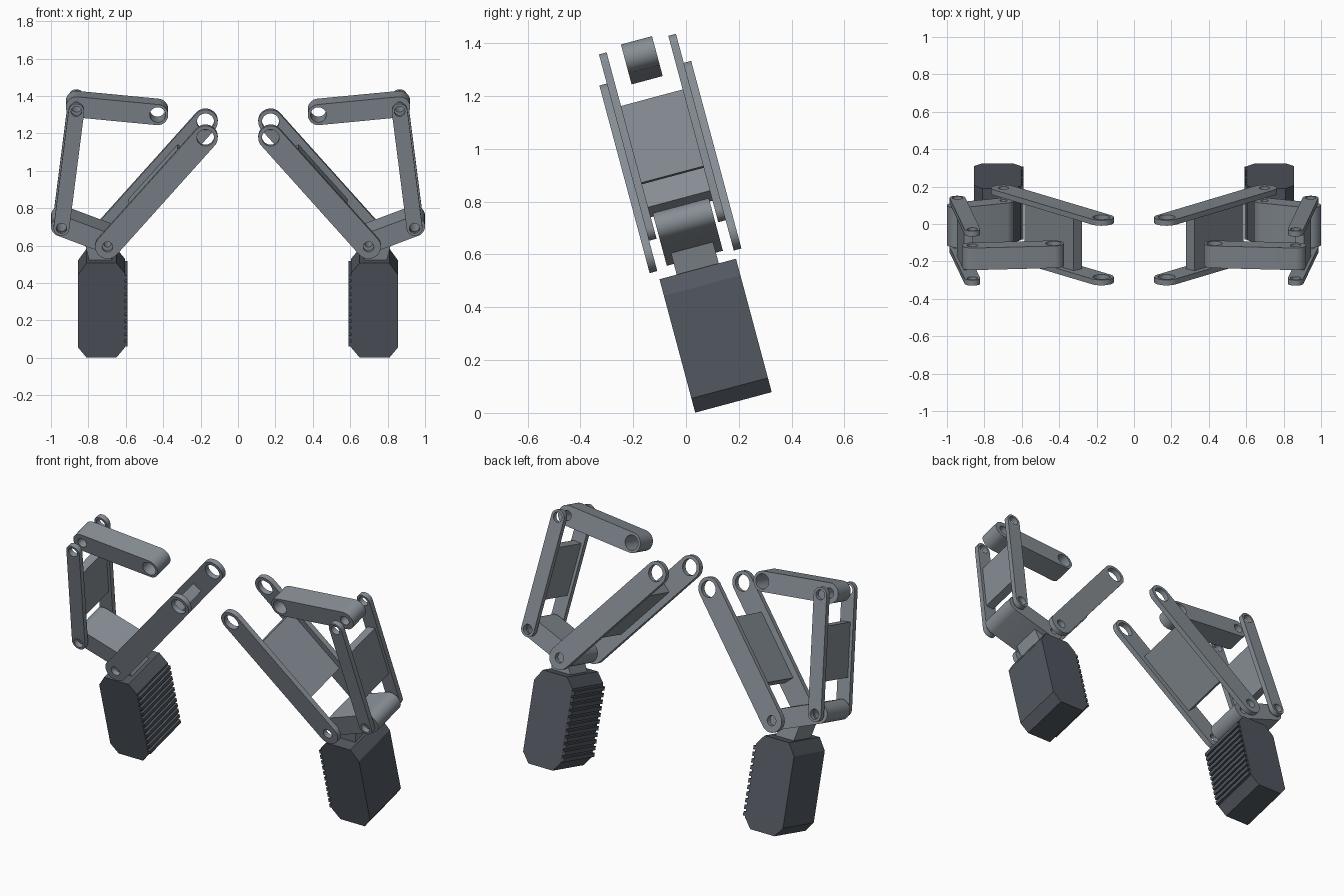
import bpy
import bmesh
from math import cos, sin, pi, radians
from mathutils import Matrix, Vector

if "Cube" in bpy.data.objects:
    bpy.data.objects.remove(bpy.data.objects["Cube"], do_unlink=True)

TILT = radians(15)      # whole linkage leans about the x axis
MID = 0.184             # centre plane of the linkage, measured along the lean


def material(name, rgb):
    m = bpy.data.materials.new(name)
    m.use_nodes = True
    m.diffuse_color = (*rgb, 1)
    m.node_tree.nodes["Principled BSDF"].inputs["Base Color"].default_value = (*rgb, 1)
    return m


STEEL = material("steel grey", (0.24, 0.27, 0.30))
RUBBER = material("dark rubber", (0.085, 0.098, 0.118))


def circle(c, r, n=32):
    return [(c[0] + r * cos(2 * pi * i / n), c[1] + r * sin(2 * pi * i / n)) for i in range(n)]


def capsule(a, b, r, n=16):
    """Outline of a bar with round ends."""
    a, b = Vector(a), Vector(b)
    d = (b - a).normalized()
    side = Vector((d.y, -d.x))
    pts = []
    for centre, flip in ((b, 1), (a, -1)):
        for i in range(n + 1):
            t = pi * i / n
            pts.append(centre + flip * r * (side * cos(t) + d * sin(t)))
    return pts


def strip(a, b, t0, t1, thick):
    """Rectangle lying along the line a-b between two fractions."""
    a, b = Vector(a), Vector(b)
    d = (b - a).normalized()
    off = Vector((-d.y, d.x)) * thick / 2
    p, q = a.lerp(b, t0), a.lerp(b, t1)
    return [p - off, q - off, q + off, p + off]


def slab(name, outlines, centre, depth, mat, sign):
    """Fill outlines (inner ones become holes) and extrude them across the lean."""
    cu = bpy.data.curves.new(name, "CURVE")
    cu.dimensions = "2D"
    cu.fill_mode = "BOTH"
    cu.extrude = depth / 2
    for pts in outlines:
        sp = cu.splines.new("POLY")
        sp.points.add(len(pts) - 1)
        for p, q in zip(sp.points, pts):
            p.co = (q[0] * sign, q[1], 0, 1)
        sp.use_cyclic_u = True
    tmp = bpy.data.objects.new(name + "_outline", cu)
    bpy.context.scene.collection.objects.link(tmp)
    deps = bpy.context.evaluated_depsgraph_get()
    me = bpy.data.meshes.new_from_object(tmp.evaluated_get(deps))
    bpy.data.objects.remove(tmp, do_unlink=True)
    bpy.data.curves.remove(cu)

    place = Matrix.Translation((0, centre * cos(TILT), centre * sin(TILT)))
    me.transform(place @ Matrix.Rotation(TILT + pi / 2, 4, "X"))
    bm = bmesh.new()
    bm.from_mesh(me)
    bmesh.ops.remove_doubles(bm, verts=bm.verts, dist=0.0001)
    bmesh.ops.recalc_face_normals(bm, faces=bm.faces)
    for f in bm.faces:
        f.smooth = True
        f.material_index = 0
    bm.to_mesh(me)
    bm.free()
    me.set_sharp_from_angle(angle=radians(30))
    me.materials.clear()
    me.materials.append(mat)
    me.name = name
    ob = bpy.data.objects.new(name, me)
    bpy.context.scene.collection.objects.link(ob)


# Pivot points of the linkage (sideways, up along the lean)
ankle = (0.698, 0.613)
arm_tip = (0.174, 1.217)
elbow = (0.944, 0.708)
shoulder = (0.864, 1.355)
bar_tip = (0.43, 1.312)

for sign, side in ((1, "left"), (-1, "right")):
    # Paired long arms and paired outer links, front and back
    for end, k in (("front", -1), ("back", 1)):
        slab(f"{side}_{end}_arm",
             [capsule(ankle, arm_tip, 0.066), circle(ankle, 0.028), circle(arm_tip, 0.046)],
             MID + k * 0.165, 0.03, STEEL, sign)
        slab(f"{side}_{end}_link",
             [capsule(elbow, shoulder, 0.042), circle(elbow, 0.028), circle(shoulder, 0.028)],
             MID + k * 0.136, 0.03, STEEL, sign)

    # Webs joining each pair
    slab(f"{side}_arm_web", [strip(ankle, arm_tip, 0.26, 0.76, 0.06)], MID, 0.305, STEEL, sign)
    slab(f"{side}_link_web", [strip(elbow, shoulder, 0.27, 0.735, 0.05)], MID, 0.245, STEEL, sign)

    # Upper bar and lower knuckle
    slab(f"{side}_upper_bar",
         [capsule(shoulder, bar_tip, 0.057), circle(shoulder, 0.028), circle(bar_tip, 0.042)],
         MID, 0.122, STEEL, sign)
    slab(f"{side}_knuckle",
         [capsule(ankle, elbow, 0.056), circle(ankle, 0.02), circle(elbow, 0.028)],
         MID, 0.22, STEEL, sign)

    # Neck between knuckle and gripping pad
    slab(f"{side}_neck", [[(0.66, 0.49), (0.79, 0.49), (0.82, 0.61), (0.72, 0.6)]],
         MID, 0.165, STEEL, sign)

    # Gripping pad with chamfered ends and ribbed inner face
    slab(f"{side}_pad",
         [[(0.65, -0.008), (0.81, -0.008), (0.855, 0.048), (0.855, 0.45),
           (0.81, 0.515), (0.65, 0.515), (0.605, 0.46), (0.605, 0.048)]],
         MID, 0.3, RUBBER, sign)
    ribs = []
    for i in range(11):
        z = 0.054 + i * 0.037
        ribs.append([(0.59, z), (0.61, z), (0.61, z + 0.022), (0.59, z + 0.022)])
    slab(f"{side}_pad_ribs", ribs, MID, 0.298, RUBBER, sign)
